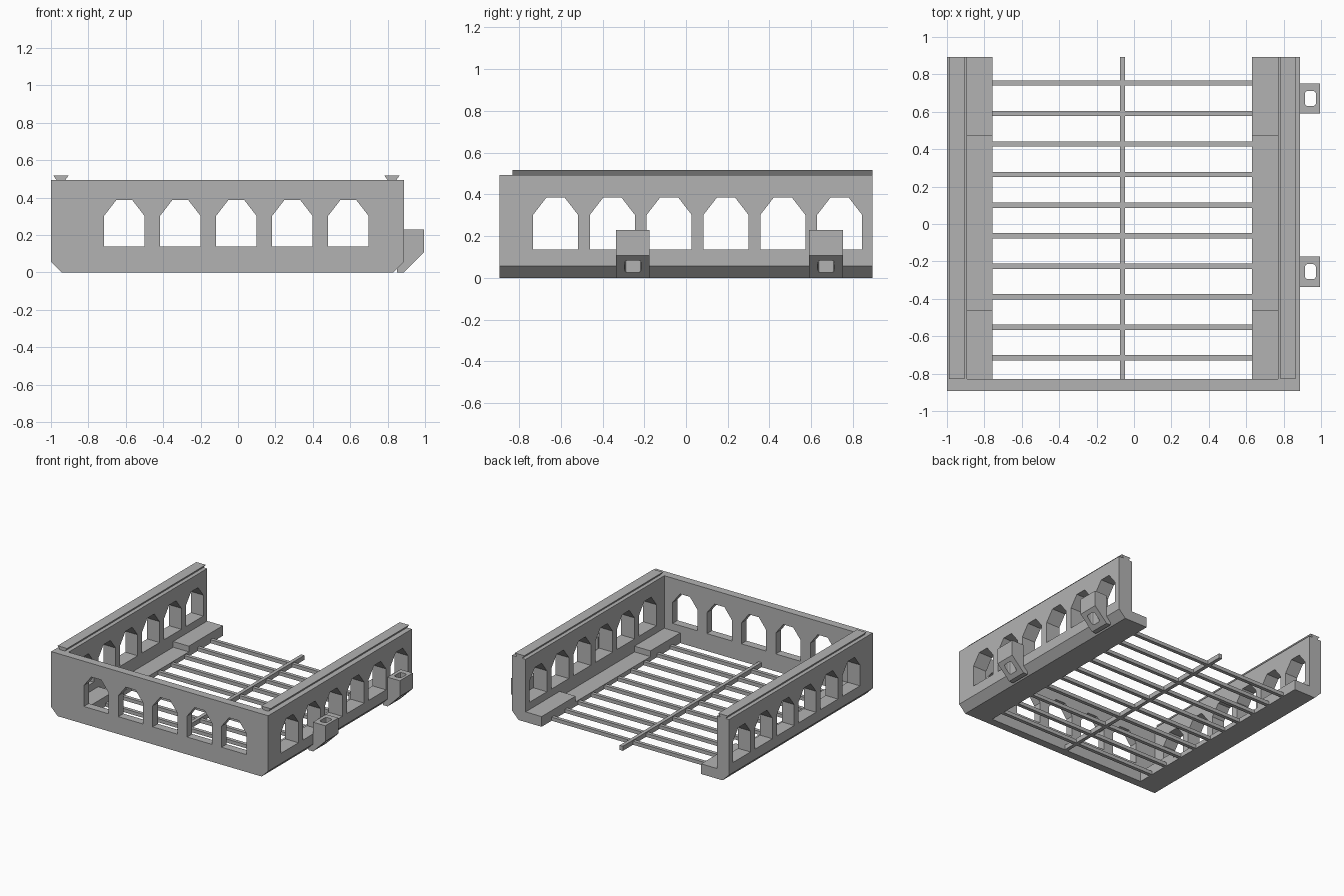
import bpy, bmesh
from mathutils import Vector

if "Cube" in bpy.data.objects:
    bpy.data.objects.remove(bpy.data.objects["Cube"])

grey = bpy.data.materials.new("plain grey")
grey.diffuse_color = (0.45, 0.45, 0.45, 1)
grey.use_nodes = True
grey.node_tree.nodes["Principled BSDF"].inputs["Base Color"].default_value = grey.diffuse_color


def prism_into(bm, profile, axis, a, b):
    """Extrude a closed 2D profile along one axis from a to b."""
    def place(u, v, t):
        return {"x": (t, u, v), "y": (u, t, v), "z": (u, v, t)}[axis]
    face = bm.faces.new([bm.verts.new(place(u, v, a)) for u, v in profile])
    ext = bmesh.ops.extrude_face_region(bm, geom=[face])
    verts = [g for g in ext["geom"] if isinstance(g, bmesh.types.BMVert)]
    bmesh.ops.translate(bm, verts=verts, vec=Vector(place(0, 0, b - a)))


def make(name, prisms):
    """Make one object from a list of (profile, axis, start, end)."""
    bm = bmesh.new()
    for p in prisms:
        prism_into(bm, *p)
    bmesh.ops.recalc_face_normals(bm, faces=bm.faces)
    mesh = bpy.data.meshes.new(name)
    bm.to_mesh(mesh)
    bm.free()
    mesh.materials.append(grey)
    obj = bpy.data.objects.new(name, mesh)
    bpy.context.collection.objects.link(obj)
    return obj


def rect(u0, u1, v0, v1):
    return [(u0, v0), (u1, v0), (u1, v1), (u0, v1)]


def cut(obj, cutter):
    cutter.hide_render = True
    cutter.display_type = "WIRE"
    mod = obj.modifiers.new("openings", "BOOLEAN")
    mod.operation = "DIFFERENCE"
    mod.solver = "EXACT"
    mod.object = cutter


def window(c):
    """Window outline with sloped shoulders, centred on c."""
    return [(c - .108, .137), (c + .108, .137), (c + .108, .302),
            (c + .043, .386), (c - .043, .386), (c - .108, .302)]


FRONT, INNER, BACK = -.893, -.83, .893
TOP, LOW, HIGH = .493, .035, .08

# Front wall with five windows
front_wall = make("front_wall", [([(-1, .057), (-.943, 0), (.831, 0), (.888, .057),
                                   (.888, TOP), (-1, TOP)], "y", FRONT, INNER)])
cut(front_wall, make("front_window_cutter",
    [(window(-.608 + .2995 * i), "y", -1, -.7) for i in range(5)]))

# Side walls with inward ledges, end blocks and top rails
for side, s, outer, inner, lip, rail in (("left", 1, -1, -.893, -.757, -.947),
                                         ("right", -1, .888, .77, .631, .823)):
    wall = make(side + "_wall", [([(outer, .057), (outer + s * .057, 0), (lip, 0), (lip, LOW),
                                   (inner, LOW), (inner, TOP), (outer, TOP)], "y", INNER, BACK)])
    cut(wall, make(side + "_window_cutter",
        [(window(-.625 + .2722 * i), "x", outer - s * .05, inner + s * .05) for i in range(6)]))
    block = rect(min(inner, lip), max(inner, lip), LOW, HIGH)
    make(side + "_ledge_blocks", [(block, "y", INNER, -.46), (block, "y", .47, BACK)])
    make(side + "_rail", [([(rail - .023, TOP), (rail + .023, TOP), (rail + .041, .518),
                            (rail - .041, .518)], "y", INNER, BACK)])

# Floor grille
make("cross_bars", [(rect(y - .014, y + .014, 0, .028), "x", -.757, .631)
                    for y in (.754 - .1633 * i for i in range(10))])
make("long_bar", [(rect(-.076, -.048, 0, .036), "y", INNER, BACK)])

# Outer brackets with rounded vertical holes
for name, y in (("front_bracket", -.255), ("back_bracket", .671)):
    bracket = make(name, [([(.888, .23), (.995, .23), (.995, .107), (.888, 0), (.85, 0),
                            (.85, .1), (.888, .1)], "y", y - .081, y + .081)])
    hole = [(.943 + sx * dx, y + sy * dy) for sx, sy, order in
            ((1, 1, 1), (-1, 1, -1), (-1, -1, 1), (1, -1, -1))
            for dx, dy in ((.029, .028), (.025, .036), (.017, .04))[::order]]
    cut(bracket, make(name + "_hole_cutter", [(hole, "z", -.1, .4)]))
